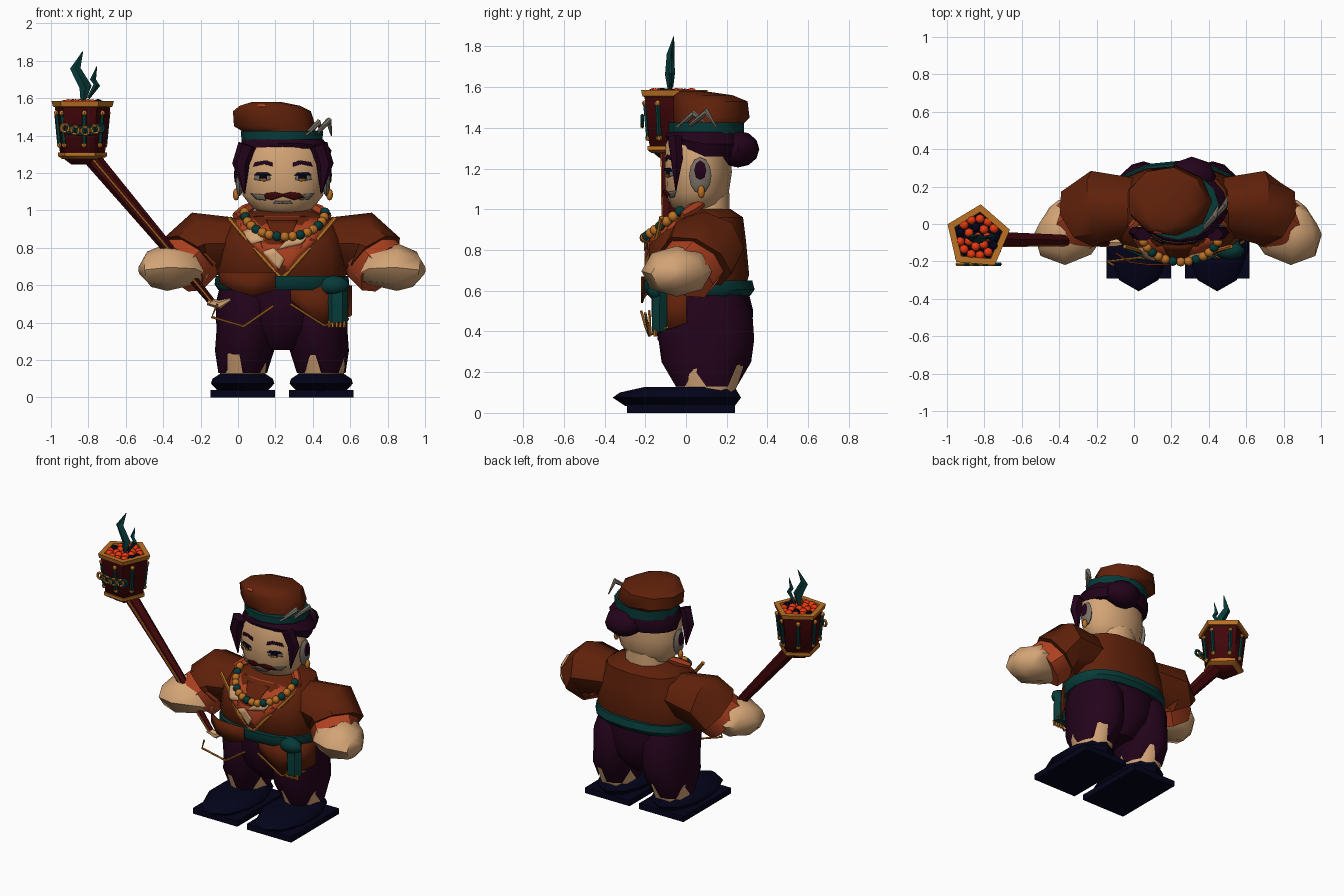
import bpy, bmesh, math, random
from mathutils import Vector
from mathutils.bvhtree import BVHTree

random.seed(4)
if "Cube" in bpy.data.objects:
    bpy.data.objects.remove(bpy.data.objects["Cube"], do_unlink=True)

def colour(name, *rgb):
    m = bpy.data.materials.new(name)
    m.use_nodes = True
    m.diffuse_color = (*rgb, 1)
    m.node_tree.nodes["Principled BSDF"].inputs["Base Color"].default_value = (*rgb, 1)
    return m

BROWN = colour("rust brown", .115, .015, .003)
PURPLE = colour("dark purple", .017, .001, .011)
TEAL = colour("teal", .002, .043, .04)
SKIN = colour("skin", .65, .37, .18)
NAVY = colour("navy", .001, .001, .011)
GOLD = colour("gold", .5, .165, .018)
WINE = colour("wine red", .055, .002, .003)
CORAL = colour("coral", .42, .052, .014)
GREY = colour("grey", .19, .16, .13)
EMBER = colour("ember red", .8, .04, .005)
MX = .235                                   # middle of the figure

def finish(name, bm, mat, thick=0):
    bmesh.ops.recalc_face_normals(bm, faces=bm.faces)
    me = bpy.data.meshes.new(name)
    bm.to_mesh(me)
    bm.free()
    for p in me.polygons:
        p.use_smooth = True
    me.set_sharp_from_angle(angle=math.radians(45))
    me.materials.append(mat)
    ob = bpy.data.objects.new(name, me)
    bpy.context.collection.objects.link(ob)
    if thick:
        ob.modifiers.new("thickness", "SOLIDIFY").thickness = thick
    return ob

def skin_rings(name, rings, mat, cap=True):
    bm = bmesh.new()
    vs = [[bm.verts.new(p) for p in r] for r in rings]
    n = len(vs[0])
    for a, b in zip(vs, vs[1:]):
        for i in range(n):
            bm.faces.new((a[i], a[(i + 1) % n], b[(i + 1) % n], b[i]))
    if cap:
        bm.faces.new(vs[0])
        bm.faces.new(vs[-1])
    return finish(name, bm, mat)

def loft(name, rings, mat, n=12, turn=0, edit=None, cap=True, boxy=1):
    """Stack ellipses given as (z, cx, cy, rx, ry); boxy below 1 squares them off."""
    def bend(c):
        return math.copysign(abs(c) ** boxy, c)
    out = []
    for k, (z, cx, cy, rx, ry) in enumerate(rings):
        ring = []
        for i in range(n):
            a = math.radians(turn) + math.tau * i / n
            dz = edit(k, i, a) if edit else 0
            ring.append((cx + rx * bend(math.cos(a)), cy + ry * bend(math.sin(a)), z + dz))
        out.append(ring)
    return skin_rings(name, out, mat, cap)

def tube(name, pts, radii, mat, n=6, flat=1):
    pts = [Vector(p) for p in pts]
    if not isinstance(radii, (list, tuple)):
        radii = [radii] * len(pts)
    out = []
    for k, (p, r) in enumerate(zip(pts, radii)):
        t = (pts[min(k + 1, len(pts) - 1)] - pts[max(k - 1, 0)]).normalized()
        u = t.cross(Vector((0, 1, 0))).normalized()
        v = u.cross(t)
        out.append([p + r * (u * math.cos(math.tau * i / n) + v * flat * math.sin(math.tau * i / n))
                    for i in range(n)])
    return skin_rings(name, out, mat)

def ball(name, loc, size, mat, seg=8, rows=6):
    bm = bmesh.new()
    bmesh.ops.create_uvsphere(bm, u_segments=seg, v_segments=rows, radius=1)
    bmesh.ops.scale(bm, vec=size if isinstance(size, tuple) else (size,) * 3, verts=bm.verts)
    bmesh.ops.translate(bm, vec=loc, verts=bm.verts)
    return finish(name, bm, mat)

def surface(ob):
    return BVHTree.FromPolygons([v.co for v in ob.data.vertices], [p.vertices for p in ob.data.polygons])

def onto(tree, x, z, lift):
    hit = tree.ray_cast(Vector((x, -2, z)), Vector((0, 1, 0)))[0] or tree.find_nearest(Vector((x, -.2, z)))[0]
    return Vector((x, hit.y - lift, z))

def decal(name, tree, outline, mat, lift=.006):
    """Thin plate that follows the front of a surface."""
    bm = bmesh.new()
    bm.faces.new([bm.verts.new((x, 0, z)) for x, z in outline])
    bmesh.ops.triangulate(bm, faces=bm.faces)
    bmesh.ops.subdivide_edges(bm, edges=bm.edges, cuts=3, use_grid_fill=True)
    for v in bm.verts:
        v.co = onto(tree, v.co.x, v.co.z, lift)
    return finish(name, bm, mat, .004)

def flap(name, top, z_top, z_low, mat):
    bm = bmesh.new()
    rows = [[bm.verts.new((x, y, z)) for (x, y), z in zip(top, zs)] for zs in ([z_top] * len(top), z_low)]
    for i in range(len(top) - 1):
        bm.faces.new((rows[0][i], rows[0][i + 1], rows[1][i + 1], rows[1][i]))
    return finish(name, bm, mat, .01)

# torso, neck, head
torso = loft("coat_body", [(.57, MX, .08, .3, .2), (.68, MX, .06, .355, .25), (.84, MX, .05, .32, .245),
                           (.96, MX, .09, .27, .19), (1, MX, .1, .16, .12)], BROWN, 16, boxy=.75)
loft("neck", [(.94, .24, .1, .15, .12), (1.08, .24, .1, .13, .12)], SKIN, 10)
head = loft("head", [(.975, .24, .05, .08, .06), (1.01, .24, .05, .16, .12), (1.08, .24, .055, .215, .155),
                     (1.18, .24, .06, .23, .165), (1.32, .24, .06, .225, .16), (1.4, .24, .08, .18, .14)], SKIN, 16)

# hair, bun, hat
loft("hair", [(1.26, .245, .09, .235, .18), (1.32, .25, .095, .25, .195), (1.38, .24, .09, .215, .18)], PURPLE, 16,
     edit=lambda k, i, a: max(0, -math.sin(a)) * (.08, .04, 0)[k])
ball("hair_bun", (.31, .255, 1.295), (.13, .105, .09), PURPLE)
loft("hat_band", [(1.355, MX, .1, .215, .185), (1.425, MX, .1, .22, .185)], TEAL, 12)
beret = loft("beret", [(1.41, .225, .11, .19, .165), (1.45, .19, .125, .225, .19), (1.53, .175, .12, .215, .185),
                       (1.56, .165, .085, .165, .145), (1.58, .15, .03, .08, .06)], BROWN, 9)
decal("beret_patch", surface(beret), [(.1, 1.555), (.15, 1.553), (.15, 1.568), (.11, 1.57)], CORAL)
tube("feather_front", [(.36, -.04, 1.4), (.43, .04, 1.47), (.45, .1, 1.42)], [.01, .018, .004], GREY)
tube("feather_back", [(.42, .02, 1.41), (.485, .1, 1.48), (.5, .15, 1.4)], [.01, .018, .004], GREY)

# face
face = surface(head)
for s, side in ((-1, "right"), (1, "left")):
    def mark(name, pts, mat, lift=.006):
        decal(side + "_" + name, face, [(.24 + s * x, z) for x, z in pts], mat, lift)
    mark("eye", [(.065, 1.165), (.1, 1.155), (.155, 1.165), (.15, 1.195), (.075, 1.195)], GREY)
    mark("iris", [(.085, 1.165), (.125, 1.165), (.125, 1.195), (.085, 1.195)], NAVY, .009)
    mark("iris_glint", [(.09, 1.158), (.12, 1.158), (.12, 1.17), (.09, 1.17)], GOLD, .012)
    mark("eyelid", [(.06, 1.188), (.155, 1.186), (.14, 1.202), (.08, 1.202)], NAVY, .011)
    mark("brow", [(.055, 1.235), (.1, 1.248), (.16, 1.235), (.15, 1.258), (.09, 1.268), (.055, 1.255)], PURPLE)
    mark("moustache", [(0, 1.075), (.06, 1.055), (.115, 1.07), (.09, 1.092), (.04, 1.098), (0, 1.088)], WINE, .012)
    mark("cheek_hair", [(.09, 1.055), (.14, 1.06), (.17, 1.09), (.1, 1.085)], GREY, .008)
    mark("chin_hair", [(0, 1.035), (.05, 1.04), (.04, 1.052), (0, 1.05)], GREY, .008)
    hx = .24 + s * .2
    tube(side + "_sideburn", [(hx - s * .01, -.055, 1.35), (hx + s * .025, -.045, 1.25), (hx + s * .005, -.05, 1.09)],
         [.05, .046, .004], PURPLE, 6, .75)
    ball(side + "_ear", (.24 + s * .232, .07, 1.165), (.022, .055, .09), GREY)
    ball(side + "_ear_hollow", (.24 + s * .25, .07, 1.19), (.012, .03, .05), PURPLE, 4, 4)
    ball(side + "_earring", (.24 + s * .25, .075, 1.085), (.018, .018, .032), GOLD)

# shirt opening, trim and necklace
chest = surface(torso)
decal("shirt", chest, [(-.04, .94), (.1, .79), (.235, .64), (.37, .79), (.51, .94), (.36, .97), (.1, .97)], CORAL)
decal("collar_shadow", chest, [(.15, .95), (.19, .86), (.235, .83), (.28, .86), (.32, .95)], BROWN, .009)
for name, pts in (("right", [(.02, .885), (.07, .82), (.14, .84), (.09, .92)]),
                  ("left", [(.21, .79), (.3, .88), (.4, .9), (.34, .82)]),
                  ("low", [(.13, .78), (.22, .68), (.25, .74), (.19, .8)])):
    decal("bare_chest_" + name, chest, pts, SKIN, .012)
for s, side in ((-1, "right"), (1, "left")):
    line = [(.285, .96), (.21, .87), (.1, .745), (0, .635)]
    tube(side + "_lapel_trim", [onto(chest, MX + s * x, z, .01) for x, z in line], .012, GOLD)
    tube(side + "_collar", [(MX + s * .25, -.02, .97), (MX + s * .2, .03, 1.0), (MX + s * .15, .08, 1.03)],
         [.02, .03, .02], CORAL, 6)
for i in range(17):
    a = math.pi * i / 16
    ball("necklace_bead", (.25 + .215 * math.cos(a), -.03 - .172 * math.sin(a), .99 - .13 * math.sin(a)),
         .026, GOLD if i % 3 else TEAL, 8, 6)

# arms
for s, side in ((-1, "right"), (1, "left")):
    def arm(pts):
        return [(MX + s * x, y, z) for x, y, z in pts]
    tube(side + "_sleeve", arm([(.14, .1, .83), (.44, .09, .815), (.497, .05, .745)]), [.12, .178, .172], BROWN, 8, 1.1)
    tube(side + "_cuff", arm([(.46, .06, .765), (.54, -.005, .685)]), [.158, .158], CORAL, 8)
    tube(side + "_hand", arm([(.41, .01, .66), (.5, -.02, .695), (.62, -.045, .695), (.71, -.04, .685), (.75, -.02, .68)]),
         [.05, .105, .125, .095, .03], SKIN, 8, 1.4)

# sash and coat skirts
loft("sash", [(.575, MX, .065, .34, .25), (.605, MX, .065, .36, .272), (.65, MX, .06, .355, .265)], TEAL, 16, boxy=.8)
flap("belly_fold", [(-.1, -.16), (-.02, -.21), (.08, -.222), (.2, -.222)], .67, [.61, .57, .54, .575], BROWN)
ball("sash_knot", (.51, -.14, .6), (.085, .05, .052), TEAL)
tube("sash_tail", [(.53, -.125, .62), (.53, -.13, .52), (.53, -.13, .4)], [.05, .058, .055], TEAL, 6, .75)
for i in range(5):
    tube("sash_fringe", [(.49 + i * .02, -.15, .41), (.487 + i * .02, -.15, .375)], .009, GOLD, 5)
flap("left_skirt", [(.28, -.17), (.45, -.165), (.56, -.09), (.61, 0)], .6, [.52, .385, .41, .44], BROWN)
tube("left_hem", [(.28, -.18, .5), (.46, -.175, .385), (.59, -.09, .42)], .007, GOLD)
tube("right_hem", [(-.11, -.22, .5), (-.14, -.2, .43), (.03, -.18, .38), (.19, -.2, .49)], .007, GOLD)

# trousers with torn cuffs, ankles, shoes
loft("trouser_seat", [(.255, MX, .09, .1, .13), (.36, MX, .09, .19, .23), (.5, MX, .09, .3, .24),
                      (.62, MX, .08, .32, .22)], PURPLE)
for s, side in ((-1, "right"), (1, "left")):
    x = MX + s * .185
    foot = MX + s * .21
    loft(side + "_trouser_leg", [(.13, foot, .1, .13, .15), (.25, MX + s * .2, .1, .158, .22), (.36, x, .1, .165, .235),
                                 (.5, x, .09, .17, .235), (.62, x, .08, .14, .18)], PURPLE, 16,
         edit=lambda k, i, a: .08 if k == 0 and i % 4 == 3 else 0, cap=False)
    loft(side + "_ankle", [(.09, foot, .1, .115, .135), (.25, foot, .1, .14, .195)], SKIN, 12)
    loft(side + "_sole", [(0, foot, -.025, .245, .375), (.04, foot, -.025, .245, .375)], NAVY, 4, 45)
    loft(side + "_shoe", [(.035, foot, -.03, .14, .27), (.075, foot, -.045, .178, .315), (.1, foot, -.035, .17, .29),
                          (.128, foot, .02, .125, .22)], NAVY, 10, 18)

# staff
low, mid, high = (-.14, -.1, .51), (-.41, -.085, .84), (-.79, -.08, 1.29)
tube("staff", [low, mid, high], [.02, .033, .046], WINE)
tube("staff_inlay", [(p[0], p[1] - d, p[2]) for p, d in zip((low, mid, high), (.016, .028, .039))], .007, GOLD)
tube("staff_tip", [(-.16, -.1, .515), (-.1, -.1, .495), (-.04, -.1, .525)], [.022, .024, .008], SKIN)

# fire bowl
BX, BY = -.835, -.07
def bowl(name, rings, mat, **kw):
    return loft(name, [(z, BX, BY, r, r) for z, r in rings], mat, 5, 13, **kw)
bowl("bowl", [(1.245, .06), (1.29, .125), (1.56, .157)], WINE)
bowl("bowl_foot", [(1.275, .115), (1.29, .138), (1.31, .138), (1.31, .12)], GOLD)
bowl("bowl_rim", [(1.55, .15), (1.555, .168), (1.585, .176), (1.585, .135), (1.555, .13)], GOLD, cap=False)
bowl("ash_bed", [(1.555, .135), (1.566, .13)], NAVY)
for i in range(7):
    deg = 276 + 360 * i / 7
    a = math.radians(deg)
    k = math.cos(math.radians(36)) / math.cos(math.radians((deg - 13) % 72 - 36))
    top, foot = [(BX + (r * k + .004) * math.cos(a), BY + (r * k + .004) * math.sin(a), z)
                 for r, z in ((.154, 1.52), (.135, 1.35))]
    tube("bowl_rod", [foot, top], .012, TEAL)
    for p in (foot, top):
        ball("rod_knob", p, .016, GOLD, 6, 4)
for i in range(8):
    bpy.ops.mesh.primitive_torus_add(major_segments=10, minor_segments=5, major_radius=.021, minor_radius=.009,
                                     location=(BX - .09 + i * .027, -.215, 1.44 - .015 * math.sin(math.pi * i / 7)),
                                     rotation=(math.pi / 2, 0, 0))
    bpy.context.object.name = "chain_ring"
    bpy.context.object.data.materials.append(TEAL if i % 2 else GOLD)
for ring, count in ((.098, 13), (.052, 7), (0, 1)):
    for i in range(count):
        a = math.tau * i / count
        ball("coal", (BX + ring * math.cos(a), BY + ring * math.sin(a), 1.566 + random.uniform(-.004, .004)),
             .027, NAVY if random.random() < .12 else EMBER, 7, 5)

# smoke wisps
tube("smoke_tall", [(-.83, -.08, 1.58), (-.815, -.08, 1.66), (-.87, -.075, 1.76), (-.83, -.06, 1.85)],
     [.012, .033, .028, .002], TEAL, 4, .7)
tube("smoke_short", [(-.8, -.07, 1.6), (-.755, -.07, 1.67), (-.775, -.07, 1.7), (-.755, -.07, 1.77)],
     [.008, .018, .016, .002], TEAL, 4, .9)
